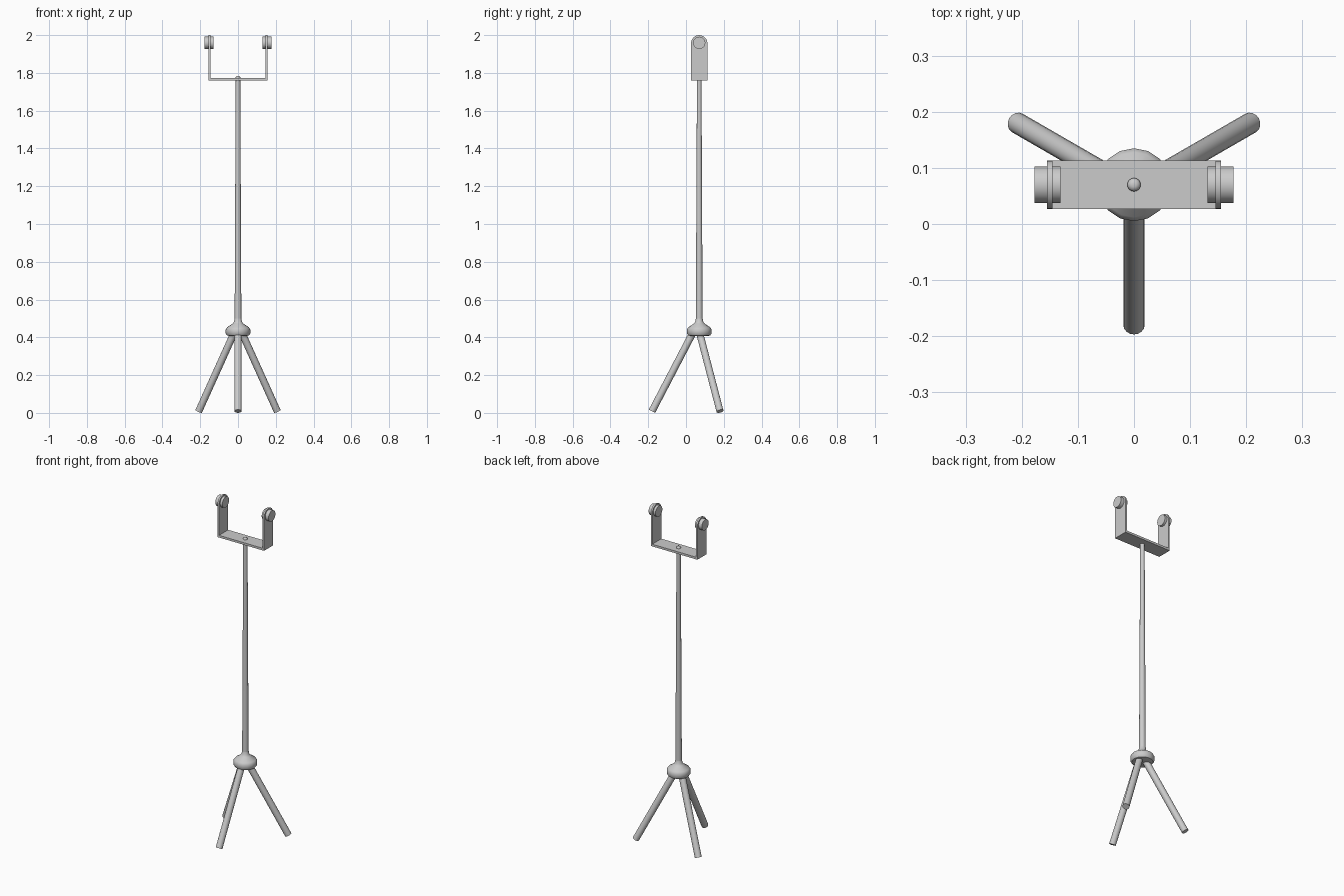
import bpy, bmesh, math
from mathutils import Vector

if "Cube" in bpy.data.objects:
    bpy.data.objects.remove(bpy.data.objects["Cube"])

CY = 0.07  # pole axis in y


def finish(name, bm, angle=40):
    bmesh.ops.recalc_face_normals(bm, faces=bm.faces)
    me = bpy.data.meshes.new(name)
    bm.to_mesh(me)
    bm.free()
    ob = bpy.data.objects.new(name, me)
    bpy.context.collection.objects.link(ob)
    bpy.ops.object.select_all(action='DESELECT')
    ob.select_set(True)
    bpy.context.view_layer.objects.active = ob
    bpy.ops.object.shade_smooth_by_angle(angle=math.radians(angle))
    return ob


def lathe(name, profile, n=16):
    """Closed turned solid around the pole axis from (radius, z) points."""
    bm = bmesh.new()
    rings = [[bm.verts.new((r * math.cos(a), CY + r * math.sin(a), z))
              for a in (2 * math.pi * i / n for i in range(n))] for r, z in profile]
    for lo, hi in zip(rings, rings[1:]):
        for i in range(n):
            j = (i + 1) % n
            bm.faces.new((lo[i], lo[j], hi[j], hi[i]))
    bm.faces.new(rings[0])
    bm.faces.new(rings[-1])
    return finish(name, bm)


def rod(name, a, b, r, n=16):
    a, b = Vector(a), Vector(b)
    bm = bmesh.new()
    bmesh.ops.create_cone(bm, cap_ends=True, segments=n, radius1=r, radius2=r,
                          depth=(b - a).length)
    bm.transform((b - a).to_track_quat('Z', 'Y').to_matrix().to_4x4())
    bmesh.ops.translate(bm, verts=bm.verts, vec=(a + b) / 2)
    return finish(name, bm)


def extrude_x(name, outline, x0, x1):
    """Solid from a (y, z) outline between two x positions."""
    bm = bmesh.new()
    f = bm.faces.new([bm.verts.new((x0, y, z)) for y, z in outline])
    ext = bmesh.ops.extrude_face_region(bm, geom=[f])['geom']
    bmesh.ops.translate(bm, vec=(x1 - x0, 0, 0),
                        verts=[v for v in ext if isinstance(v, bmesh.types.BMVert)])
    return finish(name, bm)


# tripod legs
for name, deg in (("front_leg", -90), ("back_right_leg", 30), ("back_left_leg", 150)):
    c, s = math.cos(math.radians(deg)), math.sin(math.radians(deg))
    rod(name, (0.24 * c, 0.06 + 0.24 * s, 0.009),
        (0.018 * c, 0.06 + 0.018 * s, 0.435), 0.019)

# hub, tapered pole and its domed tip
lathe("hub", [(0.05, 0.408), (0.058, 0.41), (0.065, 0.42), (0.065, 0.442),
              (0.058, 0.453), (0.028, 0.473), (0.021, 0.483), (0.018, 0.5)])
lathe("pole", [(0.018, 0.46), (0.012, 1.77), (0.012, 1.777), (0.009, 1.782),
               (0.004, 1.784)])

# U-shaped bracket: base plate and two round-topped arms
W = 0.0435
extrude_x("bracket_base", [(CY - W, 1.76), (CY + W, 1.76), (CY + W, 1.773),
                           (CY - W, 1.773)], -0.155, 0.155)
arm = [(CY - W, 1.76), (CY + W, 1.76)]
arm += [(CY + W * math.cos(t), 2.0 - W + W * math.sin(t))
        for t in (math.pi * i / 12 for i in range(13))]
for side, s in (("left", -1), ("right", 1)):
    extrude_x(side + "_arm", arm, s * 0.145, s * 0.155)
    # clamp knob through the arm
    rod(side + "_knob", (s * 0.131, CY, 1.959), (s * 0.177, CY, 1.959), 0.0325, 20)
